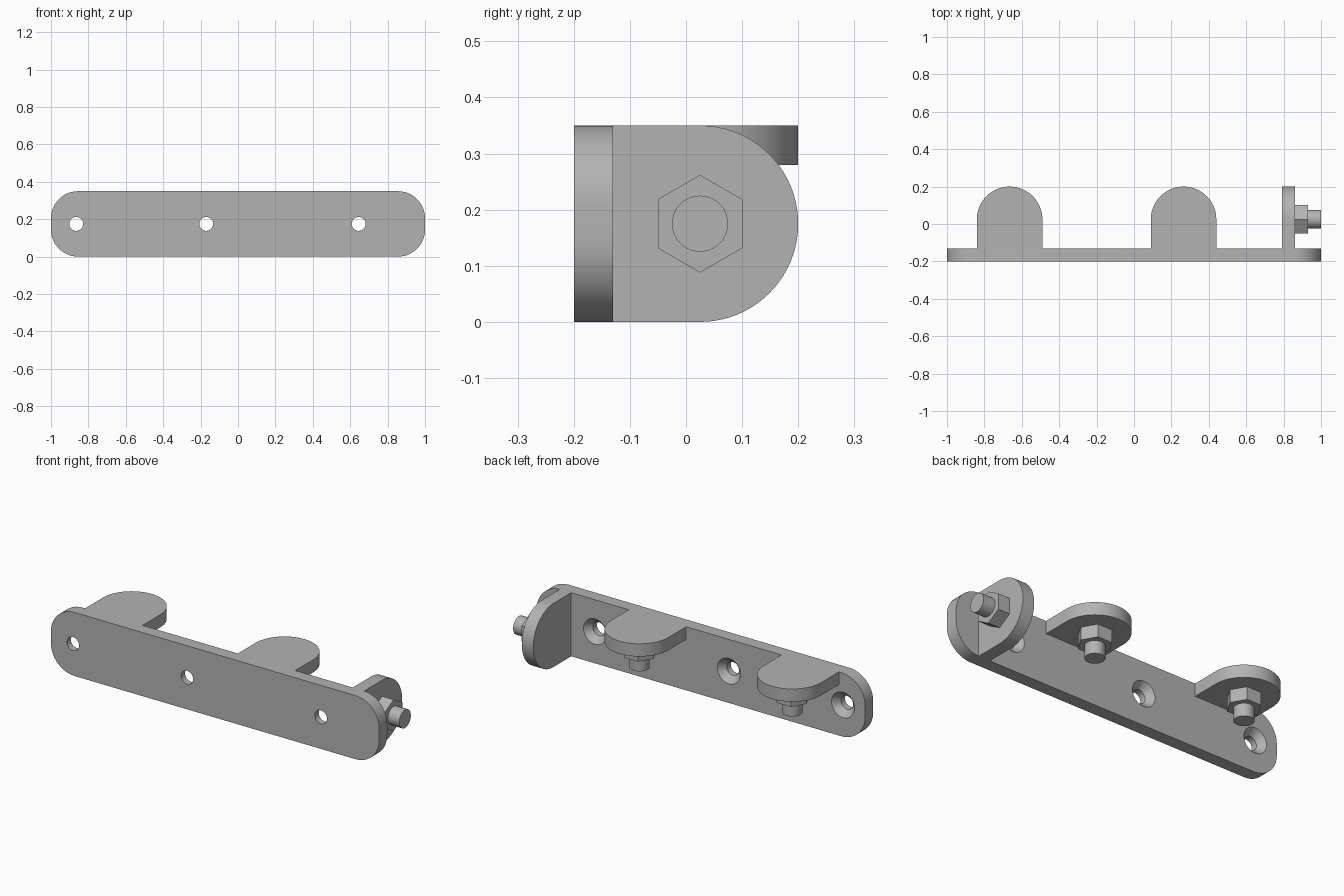
import bpy, bmesh
from math import pi, sin, cos
from mathutils import Matrix, Vector

if "Cube" in bpy.data.objects:
    bpy.data.objects.remove(bpy.data.objects["Cube"], do_unlink=True)

steel = bpy.data.materials.new("grey steel")
steel.use_nodes = True
GREY = (0.45, 0.45, 0.45, 1)
steel.diffuse_color = GREY
steel.node_tree.nodes["Principled BSDF"].inputs["Base Color"].default_value = GREY

T, H, R = 0.07, 0.35, 0.175      # thickness, height, tab radius
MID, BACK, TAB_Y = 0.175, -0.13, 0.025


def arc(cx, cy, r, a0, a1, n=24):
    return [(cx + r * cos(a0 + (a1 - a0) * i / n),
             cy + r * sin(a0 + (a1 - a0) * i / n)) for i in range(n + 1)]


def prism(name, outline, depth, matrix):
    """Extrude a flat outline along local z, then place it."""
    bm = bmesh.new()
    face = bm.faces.new([bm.verts.new((x, y, 0)) for x, y in outline])
    top = bmesh.ops.extrude_face_region(bm, geom=[face])["geom"]
    bmesh.ops.translate(bm, vec=(0, 0, depth),
                        verts=[v for v in top if isinstance(v, bmesh.types.BMVert)])
    bmesh.ops.transform(bm, matrix=matrix, verts=bm.verts)
    return finish(name, bm)


def finish(name, bm):
    bmesh.ops.recalc_face_normals(bm, faces=bm.faces)
    mesh = bpy.data.meshes.new(name)
    bm.to_mesh(mesh)
    bm.free()
    obj = bpy.data.objects.new(name, mesh)
    mesh.materials.append(steel)
    bpy.context.collection.objects.link(obj)
    return obj


def smooth(obj):
    bpy.ops.object.select_all(action='DESELECT')
    obj.select_set(True)
    bpy.context.view_layer.objects.active = obj
    bpy.ops.object.shade_smooth_by_angle(angle=pi / 6)


# Back plate with rounded corners
c = 0.145
corners = [(1 - c, H - c), (c - 1, H - c), (c - 1, c), (1 - c, c)]
outline = []
for i, (x, z) in enumerate(corners):
    outline += arc(x, z, c, i * pi / 2, (i + 1) * pi / 2, 12)
plate = prism("back_plate", outline, T,
              Matrix.Translation((0, BACK, 0)) @ Matrix.Rotation(pi / 2, 4, 'X'))

# Countersunk screw holes, widening towards the back
hole_profile = [(0.037, -0.05), (0.037, 0.035), (0.07, T), (0.07, T + 0.05)]
for i, x in enumerate((-0.865, -0.17, 0.645)):
    bm = bmesh.new()
    rings = [[bm.verts.new((x + r * cos(a * pi / 20), BACK - T + y, MID + r * sin(a * pi / 20)))
              for a in range(40)] for r, y in hole_profile]
    for lo, hi in zip(rings, rings[1:]):
        for k in range(40):
            n = (k + 1) % 40
            bm.faces.new((lo[k], lo[n], hi[n], hi[k]))
    bm.faces.new(rings[0])
    bm.faces.new(rings[-1])
    cutter = finish(f"hole_cutter_{i + 1}", bm)
    cutter.hide_render = True
    cutter.hide_set(True)
    mod = plate.modifiers.new("screw_hole", 'BOOLEAN')
    mod.operation, mod.solver, mod.object = 'DIFFERENCE', 'EXACT', cutter

# Apply the cuts and drop the cutters
graph = bpy.context.evaluated_depsgraph_get()
cut_mesh = bpy.data.meshes.new_from_object(plate.evaluated_get(graph))
plate.modifiers.clear()
plate.data = cut_mesh
for obj in [o for o in bpy.data.objects if o.name.startswith("hole_cutter")]:
    bpy.data.objects.remove(obj, do_unlink=True)
smooth(plate)

# Round-ended tabs: local x across, y outwards, z along the bolt
tab_outline = [(R, BACK - TAB_Y)] + arc(0, 0, R, 0, pi, 40) + [(-R, BACK - TAB_Y)]
hexagon = arc(0, 0, 0.087, 0, 2 * pi, 6)[:-1]
circle = arc(0, 0, 0.05, 0, 2 * pi, 40)[:-1]


def bolted_tab(name, origin, across, bolt):
    across, out, bolt = Vector(across), Vector((0, 1, 0)), Vector(bolt)
    place = Matrix((across, out, bolt)).transposed().to_4x4()
    place.translation = origin
    smooth(prism(name + "_tab", tab_outline, T, place))
    prism(name + "_nut", hexagon, T, place @ Matrix.Translation((0, 0, T)))
    smooth(prism(name + "_bolt", circle, T, place @ Matrix.Translation((0, 0, 2 * T))))


bolted_tab("right_top", (-0.665, TAB_Y, H), (1, 0, 0), (0, 0, -1))
bolted_tab("left_top", (0.265, TAB_Y, H), (1, 0, 0), (0, 0, -1))
bolted_tab("end", (0.79, TAB_Y, MID), (0, 0, 1), (1, 0, 0))
